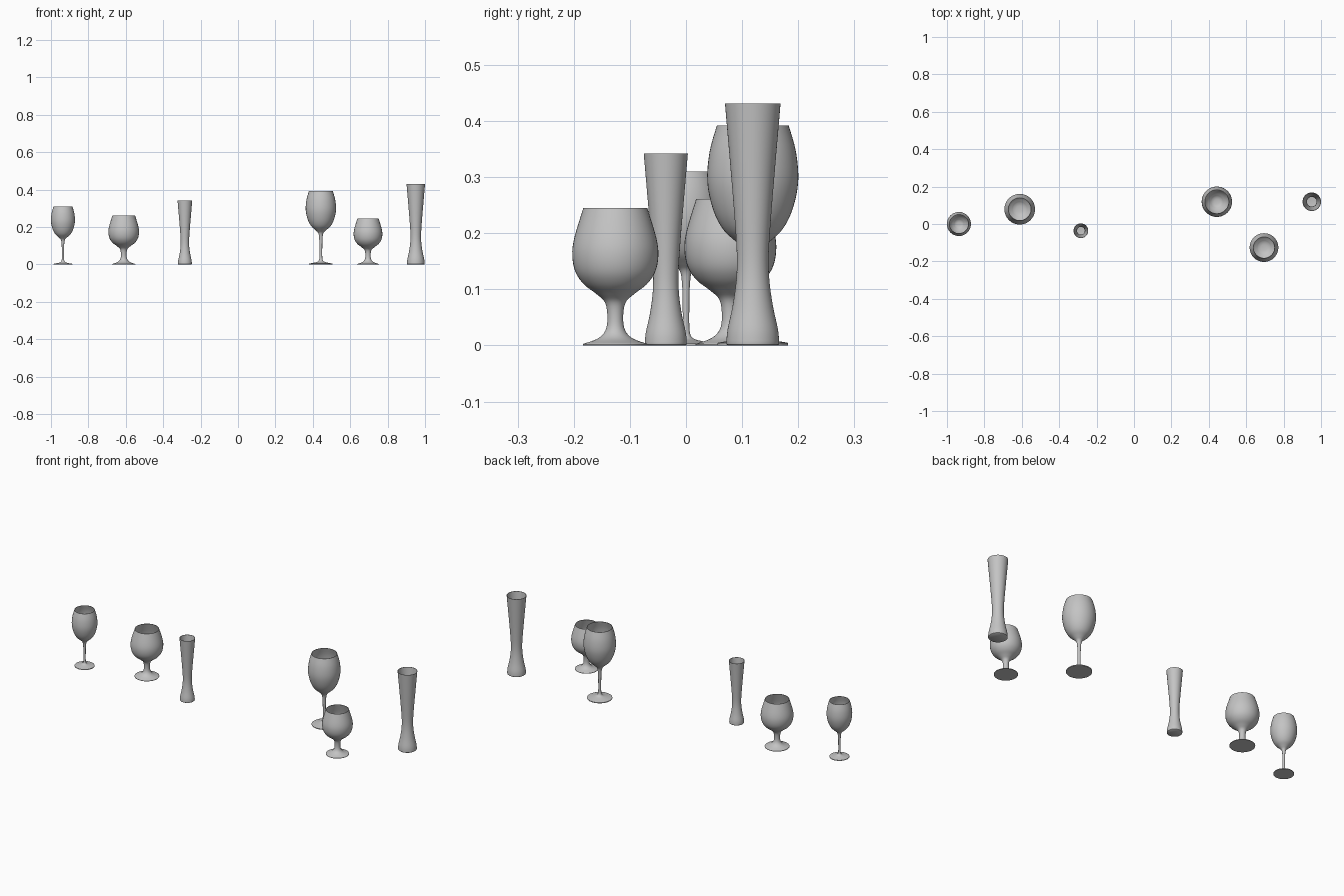
import bpy, bmesh, math

if "Cube" in bpy.data.objects:
    bpy.data.objects.remove(bpy.data.objects["Cube"])

SEGMENTS = 48

glass = bpy.data.materials.new("grey_glass")
glass.diffuse_color = (0.55, 0.55, 0.55, 1)
glass.use_nodes = True
glass.node_tree.nodes["Principled BSDF"].inputs["Base Color"].default_value = glass.diffuse_color


def smooth_path(pts, steps=4):
    """Catmull-Rom interpolation through (radius, height) points."""
    out = []
    for i in range(len(pts) - 1):
        p0, p1 = pts[max(i - 1, 0)], pts[i]
        p2, p3 = pts[i + 1], pts[min(i + 2, len(pts) - 1)]
        for s in range(steps):
            t = s / steps
            out.append(tuple(
                0.5 * (2 * b + (c - a) * t + (2 * a - 5 * b + 4 * c - d) * t * t
                       + (3 * b - a - 3 * c + d) * t ** 3)
                for a, b, c, d in zip(p0, p1, p2, p3)))
    return out + [pts[-1]]


def make_glass(name, foot, body, floor, wall, x, y, scale):
    """Revolve foot + outer body + inner wall around a vertical axis."""
    outer = smooth_path(body)
    # inner wall follows the outer one from the rim to the cavity floor
    inner = [(r - wall, z) for r, z in reversed(outer) if z > floor and r > wall * 2]
    profile = foot + outer + inner + [(inner[-1][0] * 0.5, floor - 0.002)]
    bm = bmesh.new()
    rings = []
    for r, z in profile:
        rings.append([bm.verts.new((r * scale * math.cos(a), r * scale * math.sin(a), z * scale))
                      for a in (2 * math.pi * k / SEGMENTS for k in range(SEGMENTS))])
    for lo, hi in zip(rings, rings[1:]):
        for k in range(SEGMENTS):
            n = (k + 1) % SEGMENTS
            bm.faces.new((lo[k], lo[n], hi[n], hi[k]))
    bm.faces.new(list(reversed(rings[0])))   # underside
    bm.faces.new(rings[-1])                  # cavity floor
    mesh = bpy.data.meshes.new(name)
    bm.to_mesh(mesh)
    bm.free()
    mesh.materials.append(glass)
    obj = bpy.data.objects.new(name, mesh)
    obj.location = (x, y, 0)
    bpy.context.collection.objects.link(obj)
    bpy.ops.object.select_all(action='DESELECT')
    obj.select_set(True)
    bpy.context.view_layer.objects.active = obj
    bpy.ops.object.shade_smooth_by_angle(angle=math.radians(40))


# Tall stemmed wine glass: (radius, height) outlines
wine_foot = [(0.063, 0), (0.063, 0.004)]
wine = [(0.062, 0.005), (0.035, 0.010), (0.015, 0.017), (0.008, 0.035), (0.0075, 0.09),
        (0.009, 0.14), (0.014, 0.168), (0.029, 0.184), (0.053, 0.207), (0.071, 0.243),
        (0.081, 0.292), (0.077, 0.345), (0.064, 0.392)]

# Short-stemmed round snifter
snifter_foot = [(0.058, 0), (0.058, 0.002)]
snifter = [(0.057, 0.003), (0.032, 0.012), (0.018, 0.026), (0.014, 0.048), (0.018, 0.076),
           (0.034, 0.092), (0.056, 0.109), (0.071, 0.131), (0.0767, 0.160),
           (0.073, 0.192), (0.057, 0.245)]

# Waisted tall beer glass
tall_foot = [(0.044, 0), (0.0465, 0.002)]
tall = [(0.047, 0.005), (0.045, 0.028), (0.036, 0.070), (0.0295, 0.117), (0.0285, 0.165),
        (0.033, 0.235), (0.040, 0.320), (0.046, 0.390), (0.049, 0.425), (0.0495, 0.431)]

make_glass("wine_glass_large", wine_foot, wine, 0.182, 0.002, 0.443, 0.119, 1.0)
make_glass("wine_glass_small", wine_foot, wine, 0.182, 0.002, -0.936, 0.0, 0.791)
make_glass("snifter_small", snifter_foot, snifter, 0.090, 0.002, 0.695, -0.126, 1.0)
make_glass("snifter_large", snifter_foot, snifter, 0.090, 0.002, -0.611, 0.079, 1.067)
make_glass("beer_glass_large", tall_foot, tall, 0.035, 0.002, 0.9505, 0.119, 1.0)
make_glass("beer_glass_small", tall_foot, tall, 0.035, 0.002, -0.284, -0.036, 0.794)
